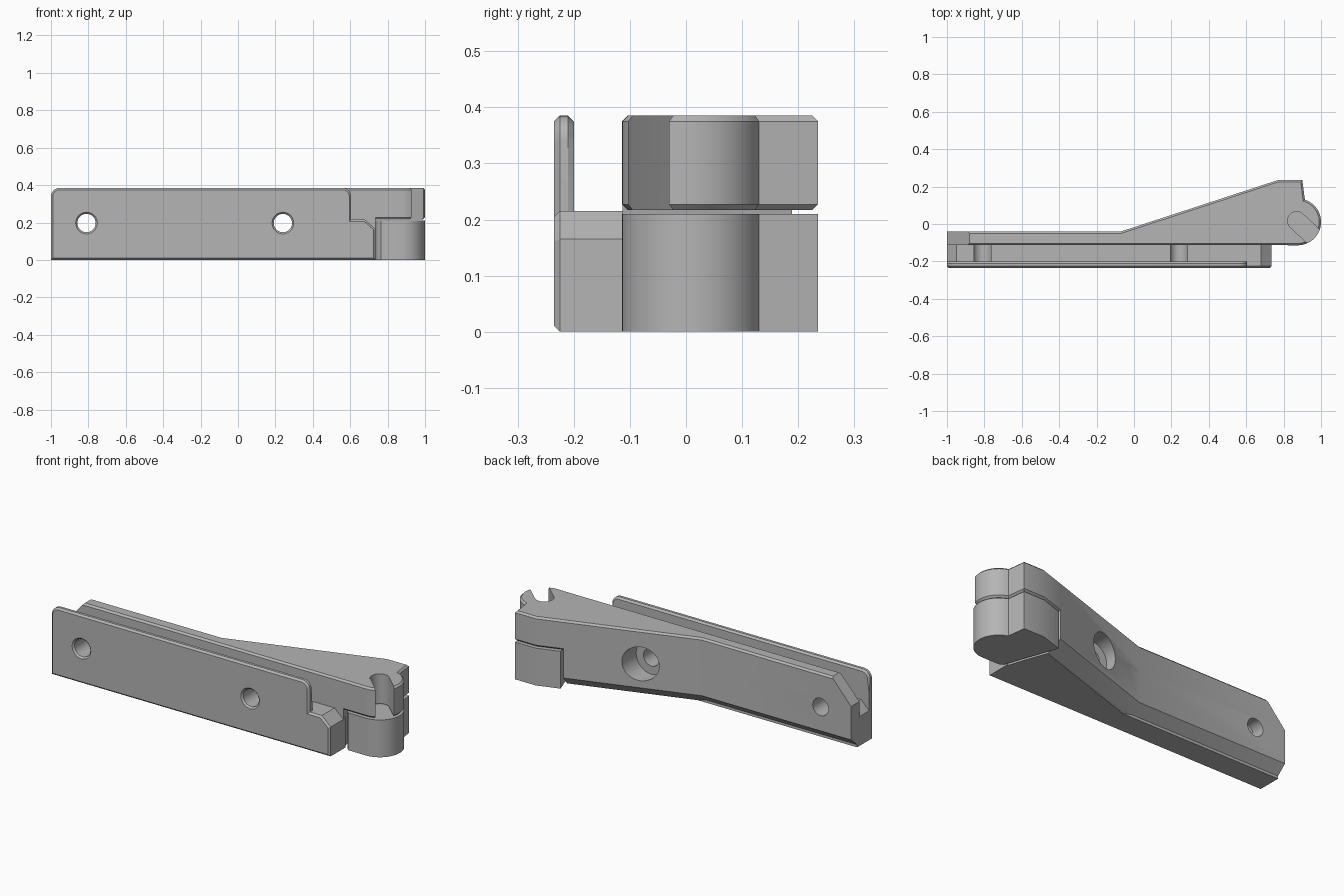
import bpy, bmesh, math
from mathutils import Vector

if "Cube" in bpy.data.objects:
    bpy.data.objects.remove(bpy.data.objects["Cube"], do_unlink=True)

grey = bpy.data.materials.new("metal_grey")
grey.use_nodes = True
COLOR = (0.46, 0.46, 0.46, 1)
grey.diffuse_color = COLOR
grey.node_tree.nodes["Principled BSDF"].inputs["Base Color"].default_value = COLOR


def loft(name, rings, bevel_rule=None, size=0.01):
    """Close a stack of equal-length rings into a solid, chamfering chosen edges."""
    bm = bmesh.new()
    loops = [[bm.verts.new(p) for p in ring] for ring in rings]
    n = len(loops[0])
    for a, b in zip(loops, loops[1:]):
        for i in range(n):
            j = (i + 1) % n
            bm.faces.new((a[i], a[j], b[j], b[i]))
    bm.faces.new(loops[0])
    bm.faces.new(loops[-1])
    bmesh.ops.recalc_face_normals(bm, faces=bm.faces)
    if bevel_rule:
        edges = [e for e in bm.edges if bevel_rule(e.verts[0].co, e.verts[1].co)]
        bmesh.ops.bevel(bm, geom=edges, offset=size, segments=1, affect='EDGES',
                        clamp_overlap=True)
    mesh = bpy.data.meshes.new(name)
    bm.to_mesh(mesh)
    bm.free()
    mesh.materials.append(grey)
    ob = bpy.data.objects.new(name, mesh)
    bpy.context.collection.objects.link(ob)
    return ob


def prism_z(name, outline, z0, z1, rule=None):
    return loft(name, [[(x, y, z) for x, y in outline] for z in (z0, z1)], rule)


def prism_y(name, profile, y0, y1, rule=None):
    return loft(name, [[(x, y, z) for x, z in profile] for y in (y0, y1)], rule)


def arc(cx, cy, r, a0, a1, n):
    steps = [math.radians(a0 + (a1 - a0) * i / n) for i in range(n + 1)]
    return [(cx + r * math.cos(a), cy + r * math.sin(a)) for a in steps]


def lathe_y(name, x, z, stations):
    """Round cutter along y from (y, radius) stations."""
    return loft(name, [[(px, y, pz) for px, pz in arc(x, z, r, 0, 350, 35)]
                       for y, r in stations])


def combine(target, tool, operation):
    mod = target.modifiers.new(operation.lower(), 'BOOLEAN')
    mod.operation, mod.object, mod.solver = operation, tool, 'EXACT'
    bpy.context.view_layer.objects.active = target
    bpy.ops.object.modifier_apply(modifier=mod.name)
    bpy.data.objects.remove(tool, do_unlink=True)


FRONT, BACK, TOP, FLOOR, SPLIT = -0.235, -0.04, 0.385, 0.215, 0.217
INNER = -0.113
SLOPE = (0.235 - BACK) / 0.84


def back_y(x):
    return BACK + (x + 0.07) * SLOPE


# Front plate with rounded upper corners and a stepped right end
plate = ([(-1, 0)] + arc(-0.955, TOP - 0.045, 0.045, 180, 90, 6)
         + arc(0.56, TOP - 0.045, 0.045, 90, 0, 6)
         + [(0.605, FLOOR), (0.68, FLOOR), (0.735, 0.165), (0.735, 0)])


def plate_edges(a, b):
    front = a.y < -0.22 and b.y < -0.22
    rear_top = a.y > -0.22 and b.y > -0.22 and min(a.z, b.z) > 0.2 and (a.z + b.z) > 0.5
    return front or rear_top


body = prism_y("latch_body", plate, FRONT, -0.2, plate_edges)

# Spine closing the slot from below
spine = [(-1, 0), (-1, 0.165), (-0.95, FLOOR), (0.68, FLOOR), (0.735, 0.165), (0.735, 0)]
combine(body, prism_y("spine", spine, -0.215, INNER + 0.02), 'UNION')

# Lower arm, its back edge sloping under, ending at the knuckle clearance
CH = 0.07
wall = [(0.735, INNER), (0.70, 0.0), (0.63, back_y(0.63))]


def lower_ring(z, inset):
    pts = [(-1, INNER)] + wall[:2]
    pts += [(0.63 + inset * 0.35, back_y(0.63) - inset * 0.95),
            (-0.07 + inset * 0.15, BACK - inset), (-1, BACK - inset)]
    return [(x, y, z) for x, y in pts]


combine(body, loft("lower_arm", [lower_ring(0, CH), lower_ring(0.062, 0),
                                 lower_ring(0.25, 0)]), 'UNION')

# Upper arm flaring into the knuckle
barrel = arc(0.875, 0.011, 0.125, -90, 72, 24)
corner = [(0.9, 0.235), (0.77, 0.235)]
upper = [(-1, INNER), wall[0]] + barrel + corner + [wall[2], (-0.07, BACK), (-1, BACK)]


def arm_edges(a, b):
    top = min(a.z, b.z) > 0.3
    knuckle = max(a.z, b.z) < 0.3 and (a.x + b.x) > 1.35 and min(a.x, b.x) > 0.6
    return top or knuckle


combine(body, prism_z("upper_arm", upper, SPLIT, TOP, arm_edges), 'UNION')

# Sloped upper corner at the arm's tail
tail = [(-1.06, 0.1825), (-0.84, 0.43), (-1.06, 0.43)]
combine(body, prism_y("tail_cutter", tail, -0.15, 0.1), 'DIFFERENCE')

# Screw holes with countersunk fronts, and a counterbore behind the inner one
for hx in (-0.81, 0.24):
    stations = [(-0.3, 0.058), (FRONT, 0.058), (FRONT + 0.009, 0.049), (0.3, 0.049)]
    combine(body, lathe_y("hole_cutter", hx, 0.197, stations), 'DIFFERENCE')
combine(body, lathe_y("bore_cutter", 0.24, 0.197, [(-0.035, 0.095), (0.3, 0.095)]),
        'DIFFERENCE')

# Keyhole slot opening diagonally through the upper knuckle
mouth = Vector((1, -0.93)).normalized() * 0.2
slot = arc(0.87, 0.017, 0.049, 47, 227, 16)
slot += [(slot[-1][0] + mouth.x, slot[-1][1] + mouth.y),
         (slot[0][0] + mouth.x, slot[0][1] + mouth.y)]
combine(body, prism_z("slot_cutter", slot, 0.15, 0.45), 'DIFFERENCE')

# Lower knuckle, a separate block under the arm's end
knuckle = ([(0.765, INNER)] + barrel + corner
           + [(0.645, back_y(0.645)), (0.715, 0.0), (0.747, -0.095)])
lower_knuckle = prism_z("lower_knuckle", knuckle, 0, 0.21)

for ob in (body, lower_knuckle):
    bpy.ops.object.select_all(action='DESELECT')
    ob.select_set(True)
    bpy.context.view_layer.objects.active = ob
    bpy.ops.object.shade_smooth_by_angle(angle=math.radians(25))
